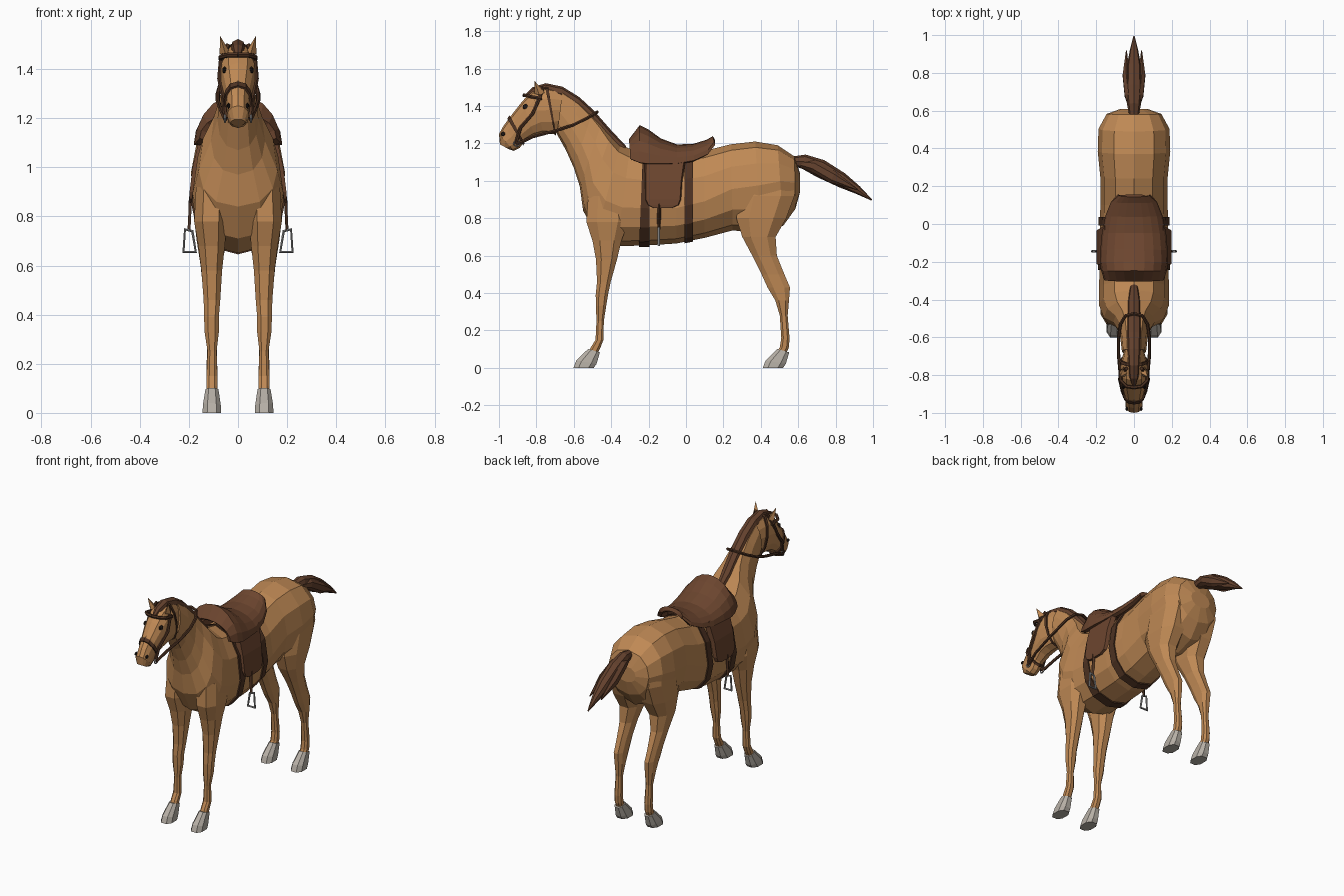
import bpy, bmesh, math
from mathutils import Vector


def material(name, rgb):
    m = bpy.data.materials.new(name)
    m.diffuse_color = (*rgb, 1)
    return m


COAT = material("tan coat", (0.52, 0.25, 0.09))
HAIR = material("brown hair", (0.125, 0.052, 0.026))
LEATHER = material("saddle leather", (0.15, 0.06, 0.028))
STRAP = material("dark strap", (0.075, 0.032, 0.016))
HOOF = material("hoof grey", (0.47, 0.43, 0.38))
STEEL = material("steel", (0.36, 0.36, 0.36))
DARK = material("eye dark", (0.015, 0.01, 0.008))


def mesh_object(name, verts, faces, mat, mirror=False):
    me = bpy.data.meshes.new(name)
    me.from_pydata(verts, [], faces)
    bm = bmesh.new()
    bm.from_mesh(me)
    bmesh.ops.recalc_face_normals(bm, faces=bm.faces)
    bm.to_mesh(me)
    bm.free()
    me.materials.append(mat)
    ob = bpy.data.objects.new(name, me)
    bpy.context.collection.objects.link(ob)
    if mirror:
        ob.modifiers.new("mirror", "MIRROR").use_mirror_merge = False
    return ob


def loft(name, rings, mat, mirror=False):
    n = len(rings[0])
    verts = [p for r in rings for p in r]
    faces = [(k * n + i, k * n + (i + 1) % n, (k + 1) * n + (i + 1) % n, (k + 1) * n + i)
             for k in range(len(rings) - 1) for i in range(n)]
    faces += [tuple(range(n)), tuple(range(len(verts) - n, len(verts)))]
    return mesh_object(name, verts, faces, mat, mirror)


def section(st, grow=0.0, n=12, x=0.0):
    """Closed ring between a top point and a bottom point on the side profile."""
    ty, tz, by, bz, w, f = st
    t, b = Vector((x, ty, tz)), Vector((x, by, bz))
    d = (t - b).normalized()
    c = b.lerp(t, f)
    t, b = t + d * grow, b - d * grow
    ring = []
    for i in range(n):
        a = 2 * math.pi * i / n
        v, s = math.cos(a), math.sin(a)
        p = c + ((t - c) * v if v > 0 else (c - b) * v)
        p.x += (w + grow) * math.copysign(abs(s) ** 0.85, s)
        ring.append(p)
    return ring


def between(stations, k):
    i = min(int(k), len(stations) - 2)
    return [a + (b - a) * (k - i) for a, b in zip(stations[i], stations[i + 1])]


def band(name, stations, k0, k1, grow, mat=STRAP):
    ks = [k0] + [k for k in range(len(stations)) if k0 < k < k1] + [k1]
    return loft(name, [section(between(stations, k), grow) for k in ks], mat)


def tube(name, pts, radius, mat, mirror=False, cyclic=False):
    cu = bpy.data.curves.new(name, "CURVE")
    cu.dimensions = "3D"
    cu.bevel_depth, cu.bevel_resolution, cu.use_fill_caps = radius, 1, True
    sp = cu.splines.new("POLY")
    sp.points.add(len(pts) - 1)
    for q, p in zip(sp.points, pts):
        q.co = (*p, 1)
    sp.use_cyclic_u = cyclic
    sp.use_smooth = False
    cu.materials.append(mat)
    ob = bpy.data.objects.new(name, cu)
    bpy.context.collection.objects.link(ob)
    if mirror:
        ob.modifiers.new("mirror", "MIRROR")
    return ob


# Body and neck: top y, z, bottom y, z, half width, height of widest point
body = [(0.61, 1.04, 0.61, 0.94, 0.07, 0.5), (0.58, 1.13, 0.585, 0.85, 0.145, 0.5),
        (0.49, 1.19, 0.52, 0.76, 0.188, 0.55), (0.37, 1.21, 0.40, 0.72, 0.192, 0.52),
        (0.24, 1.195, 0.25, 0.735, 0.178, 0.48), (0.10, 1.16, 0.10, 0.695, 0.178, 0.42),
        (-0.05, 1.14, -0.05, 0.665, 0.182, 0.4), (-0.20, 1.15, -0.20, 0.655, 0.182, 0.4),
        (-0.30, 1.17, -0.37, 0.65, 0.185, 0.4), (-0.35, 1.195, -0.48, 0.71, 0.185, 0.38),
        (-0.40, 1.25, -0.55, 0.84, 0.16, 0.36), (-0.45, 1.31, -0.568, 0.97, 0.11, 0.4),
        (-0.50, 1.365, -0.60, 1.07, 0.084, 0.42), (-0.57, 1.43, -0.64, 1.16, 0.072, 0.45),
        (-0.66, 1.485, -0.69, 1.25, 0.064, 0.5)]
loft("body", [section(s) for s in body], COAT)

# Head
head = [(-0.66, 1.485, -0.67, 1.27, 0.05, 0.5), (-0.75, 1.505, -0.70, 1.25, 0.068, 0.5),
        (-0.825, 1.48, -0.76, 1.25, 0.074, 0.55), (-0.875, 1.425, -0.81, 1.24, 0.068, 0.55),
        (-0.93, 1.355, -0.86, 1.215, 0.053, 0.5), (-0.975, 1.295, -0.89, 1.175, 0.045, 0.5),
        (-1.0, 1.25, -0.92, 1.16, 0.045, 0.55), (-0.995, 1.195, -0.95, 1.17, 0.03, 0.5)]
loft("head", [section(s) for s in head], COAT)

# Ears, eyes and nostrils
ear = [(0.03, -0.785, 1.465), (0.052, -0.81, 1.465), (0.075, -0.785, 1.46),
       (0.055, -0.755, 1.47), (0.073, -0.81, 1.535)]
mesh_object("ear", ear, [(0, 1, 4), (1, 2, 4), (2, 3, 4), (3, 0, 4), (3, 2, 1, 0)], COAT, True)


def spot(name, y, z, x, r):
    bm = bmesh.new()
    bmesh.ops.create_icosphere(bm, subdivisions=1, radius=r)
    vs = [(v.co.x * 0.6 + x, v.co.y + y, v.co.z + z) for v in bm.verts]
    fs = [[v.index for v in f.verts] for f in bm.faces]
    bm.free()
    mesh_object(name, vs, fs, DARK, True)


spot("eye", -0.858, 1.395, 0.055, 0.017)
spot("nostril", -0.978, 1.25, 0.038, 0.013)

# Mane, forelock and tail
mane = [(-0.32, 1.185, -0.34, 1.15, 0.02, 0.5), (-0.40, 1.27, -0.43, 1.21, 0.036, 0.4),
        (-0.495, 1.378, -0.525, 1.32, 0.038, 0.4), (-0.57, 1.447, -0.59, 1.39, 0.038, 0.4),
        (-0.66, 1.503, -0.67, 1.44, 0.036, 0.4), (-0.75, 1.522, -0.75, 1.46, 0.03, 0.4),
        (-0.82, 1.50, -0.80, 1.46, 0.025, 0.4), (-0.86, 1.46, -0.84, 1.43, 0.012, 0.4)]
loft("mane", [section(s, n=8) for s in mane], HAIR)
tail = [(0.57, 1.13, 0.57, 1.08, 0.025, 0.5), (0.64, 1.14, 0.62, 1.065, 0.036, 0.5),
        (0.74, 1.11, 0.70, 1.02, 0.042, 0.5), (0.85, 1.04, 0.82, 0.965, 0.038, 0.5),
        (0.93, 0.97, 0.91, 0.93, 0.022, 0.5), (0.995, 0.90, 0.99, 0.895, 0.004, 0.5)]
loft("tail", [section(s, n=8) for s in tail], HAIR)
strand = [(0.60, 1.11, 0.60, 1.08, 0.01, 0.5), (0.69, 1.11, 0.67, 1.05, 0.022, 0.5),
          (0.80, 1.05, 0.77, 0.99, 0.02, 0.5), (0.92, 0.955, 0.915, 0.95, 0.003, 0.5)]
loft("tail_strand", [section(s, n=6, x=x) for s, x in zip(strand, (0.015, 0.03, 0.042, 0.04))],
     HAIR, True)


# Legs and hooves: z, front y, back y, inner x, outer x
def limb(name, rows, mat, n=8, tilt=0.0):
    rings = []
    for k, (z, y0, y1, x0, x1) in enumerate(rows):
        ring = []
        for i in range(n):
            a = 2 * math.pi * (i + 0.5) / n
            u, v = (math.copysign(abs(t) ** 0.8, t) for t in (math.cos(a), math.sin(a)))
            ring.append(((x0 + x1) / 2 + u * (x1 - x0) / 2, (y0 + y1) / 2 + v * (y1 - y0) / 2,
                         z - v * tilt * (k > 0)))
        rings.append(ring)
    loft(name, rings, mat, True)


limb("front_leg", [(0.07, -0.53, -0.475, 0.082, 0.13), (0.11, -0.51, -0.455, 0.082, 0.13),
                   (0.15, -0.485, -0.44, 0.082, 0.13), (0.25, -0.48, -0.438, 0.086, 0.125),
                   (0.33, -0.483, -0.425, 0.076, 0.138), (0.39, -0.485, -0.415, 0.076, 0.14),
                   (0.46, -0.478, -0.40, 0.07, 0.142), (0.58, -0.485, -0.365, 0.062, 0.152),
                   (0.68, -0.505, -0.34, 0.05, 0.165), (0.78, -0.54, -0.30, 0.04, 0.183),
                   (0.92, -0.53, -0.30, 0.04, 0.175)], COAT)
limb("hind_leg", [(0.07, 0.475, 0.535, 0.082, 0.13), (0.11, 0.50, 0.552, 0.082, 0.13),
                  (0.16, 0.508, 0.555, 0.082, 0.13), (0.28, 0.50, 0.545, 0.086, 0.127),
                  (0.36, 0.475, 0.553, 0.078, 0.136), (0.43, 0.432, 0.56, 0.078, 0.14),
                  (0.50, 0.40, 0.53, 0.076, 0.144), (0.60, 0.35, 0.49, 0.066, 0.155),
                  (0.70, 0.295, 0.485, 0.04, 0.172), (0.80, 0.26, 0.545, 0.02, 0.185),
                  (0.92, 0.28, 0.59, 0.015, 0.188), (1.05, 0.33, 0.57, 0.03, 0.175)], COAT)
for name, dy in (("front_hoof", 0.0), ("hind_hoof", 1.012)):
    limb(name, [(0.0, -0.605 + dy, -0.49 + dy, 0.066, 0.147),
                (0.03, -0.59 + dy, -0.475 + dy, 0.068, 0.145),
                (0.092, -0.525 + dy, -0.458 + dy, 0.078, 0.134)], HOOF, tilt=0.01)

# Saddle seat: y, ridge z, edge z, half width
seat = [(0.15, 1.228, 1.19, 0.075), (0.115, 1.208, 1.14, 0.11), (0.04, 1.185, 1.105, 0.14),
        (-0.05, 1.182, 1.09, 0.158), (-0.14, 1.215, 1.09, 0.166), (-0.205, 1.262, 1.09, 0.168),
        (-0.245, 1.285, 1.095, 0.162), (-0.295, 1.215, 1.115, 0.145)]
n = 11
angles = [math.pi * (i / (n - 1) - 0.5) for i in range(n)]
verts = [(w * math.sin(a), y, ze + (zr - ze) * math.cos(a)) for y, zr, ze, w in seat for a in angles]
faces = [(k * n + i, k * n + i + 1, (k + 1) * n + i + 1, (k + 1) * n + i)
         for k in range(len(seat) - 1) for i in range(n - 1)]
ob = mesh_object("saddle_seat", verts, faces, LEATHER)
mod = ob.modifiers.new("thickness", "SOLIDIFY")
mod.thickness, mod.offset = 0.025, 0


# Curved plates on each flank: z, x, front y, back y
def plate(name, rows, mat, thick):
    rings = [[(x - thick, y0, z), (x, y0 + 0.008, z), (x, y1 - 0.008, z), (x - thick, y1, z)]
             for z, x, y0, y1 in rows]
    loft(name, rings, mat, True)


plate("saddle_flap", [(1.13, 0.155, -0.22, 0.0), (1.0, 0.185, -0.222, -0.018),
                      (0.90, 0.197, -0.222, -0.024), (0.87, 0.198, -0.208, -0.036),
                      (0.855, 0.197, -0.18, -0.07)], LEATHER, 0.03)
plate("stirrup_leather", [(0.88, 0.2, -0.152, -0.132), (0.79, 0.203, -0.155, -0.135),
                          (0.74, 0.206, -0.152, -0.136)], STRAP, 0.012)
tube("stirrup_iron", [(0.186, -0.145, 0.74), (0.216, -0.145, 0.747), (0.222, -0.145, 0.655),
                      (0.172, -0.145, 0.655)], 0.007, STEEL, True, True)

# Girth straps wrapped around the barrel
band("front_girth", body, 6.97, 7.3, 0.008)
band("rear_girth", body, 5.42, 5.72, 0.008)

# Bridle straps and reins
band("noseband", head, 4.2, 4.48, 0.008)
band("throat_strap", head, 0.85, 1.05, 0.008)
tube("cheek_strap", [(0.04, -0.765, 1.50), (0.068, -0.785, 1.44), (0.075, -0.82, 1.36),
                     (0.06, -0.885, 1.285), (0.05, -0.91, 1.2)], 0.01, STRAP, True)
tube("browband", [(0.07, -0.77, 1.44), (0.07, -0.83, 1.45), (0.04, -0.86, 1.457),
                  (0.0, -0.866, 1.457)], 0.01, STRAP, True)
tube("bit_ring", [(0.053, -0.905 + 0.016 * math.cos(a), 1.2 + 0.016 * math.sin(a))
                  for a in (i * math.pi / 4 for i in range(8))], 0.004, STEEL, True, True)
tube("rein", [(0.052, -0.905, 1.195), (0.07, -0.82, 1.235), (0.082, -0.69, 1.27),
              (0.082, -0.60, 1.30), (0.072, -0.53, 1.335), (0.045, -0.485, 1.36),
              (0.0, -0.475, 1.368)], 0.009, STRAP, True)
